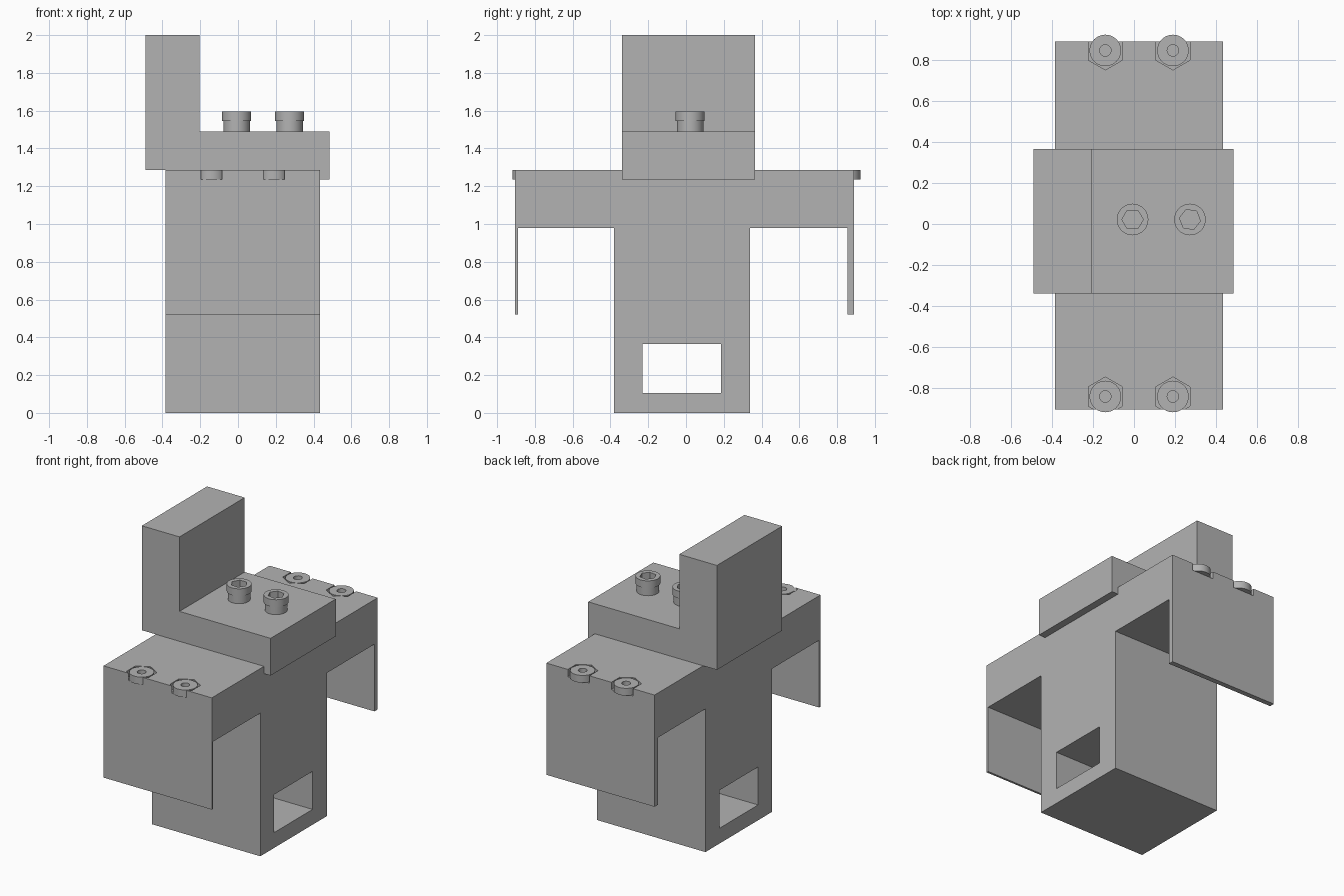
import bpy, bmesh
from math import pi, cos, sin

cube = bpy.data.objects.get("Cube")
if cube:
    bpy.data.objects.remove(cube, do_unlink=True)

grey = bpy.data.materials.new("plain grey")
grey.use_nodes = True
colour = (0.45, 0.45, 0.45, 1)
grey.diffuse_color = colour
grey.node_tree.nodes["Principled BSDF"].inputs["Base Color"].default_value = colour


def finish(name, bm):
    bmesh.ops.recalc_face_normals(bm, faces=bm.faces)
    mesh = bpy.data.meshes.new(name)
    bm.to_mesh(mesh)
    bm.free()
    mesh.materials.append(grey)
    obj = bpy.data.objects.new(name, mesh)
    bpy.context.collection.objects.link(obj)
    return obj


def extrude(name, outline, depth):
    """Closed outline of 3D points, pushed along the depth vector."""
    bm = bmesh.new()
    face = bm.faces.new([bm.verts.new(p) for p in outline])
    moved = bmesh.ops.extrude_face_region(bm, geom=[face], use_keep_orig=True)["geom"]
    verts = [v for v in moved if isinstance(v, bmesh.types.BMVert)]
    bmesh.ops.translate(bm, vec=depth, verts=verts)
    return finish(name, bm)


def prism(name, x, y, bottom, top, radius, sides, turn=0.0):
    angles = [turn + 2 * pi * i / sides for i in range(sides)]
    ring = [(x + radius * cos(a), y + radius * sin(a), bottom) for a in angles]
    return extrude(name, ring, (0, 0, top - bottom))


def cut(target, cutter):
    mod = target.modifiers.new("cut", 'BOOLEAN')
    mod.operation = 'DIFFERENCE'
    mod.solver = 'EXACT'
    mod.object = cutter
    select(target)
    bpy.ops.object.modifier_apply(modifier=mod.name)
    bpy.data.objects.remove(cutter, do_unlink=True)


def select(obj):
    bpy.ops.object.select_all(action='DESELECT')
    obj.select_set(True)
    bpy.context.view_layer.objects.active = obj


def smooth(obj):
    select(obj)
    bpy.ops.object.shade_smooth_by_angle(angle=0.5)


# Body: column, two arms and hanging flaps in one side profile
TOP, SEAT = 1.285, 1.235
LEFT, WIDTH = -0.385, 0.82
profile = [(-0.38, 0), (0.34, 0), (0.34, 0.98), (0.855, 0.98), (0.855, 0.52),
           (0.89, 0.52), (0.89, TOP), (-0.905, TOP), (-0.905, 0.52),
           (-0.89, 0.52), (-0.89, 0.98), (-0.38, 0.98)]
body = extrude("body", [(LEFT, y, z) for y, z in profile], (WIDTH, 0, 0))

# Window through the foot of the column
window = [(-0.23, 0.105), (0.185, 0.105), (0.185, 0.365), (-0.23, 0.365)]
cut(body, extrude("window_cutter", [(-1, y, z) for y, z in window], (2, 0, 0)))

# Round bolts sitting in hexagonal pockets at the arm ends
for end, y in (("front", -0.842), ("back", 0.847)):
    for side, x in (("right", -0.14), ("left", 0.19)):
        cut(body, prism("pocket_cutter", x, y, SEAT, TOP + 0.1, 0.095, 6, pi / 6))
        bolt = prism(f"{end}_{side}_bolt", x, y, SEAT, TOP, 0.077, 40)
        cut(bolt, prism("hole_cutter", x, y, TOP - 0.035, TOP + 0.1, 0.028, 24))
        smooth(bolt)

# Stepped bracket with an upright block and a lip over the body edge
PLATE = 1.49
step = [(-0.49, TOP), (0.435, TOP), (0.435, SEAT), (0.485, SEAT),
        (0.485, PLATE), (-0.205, PLATE), (-0.205, 2), (-0.49, 2)]
extrude("bracket", [(x, -0.34, z) for x, z in step], (0, 0.705, 0))

# Socket screws on the plate
for side, x, turn in (("right", -0.007, 0), ("left", 0.273, -0.15)):
    y = 0.022
    shank = prism(f"{side}_screw_neck", x, y, PLATE, 1.545, 0.07, 40)
    head = prism(f"{side}_screw_head", x, y, 1.545, 1.595, 0.077, 40)
    for part in (shank, head):
        cut(part, prism("socket_cutter", x, y, 1.53, 1.7, 0.052, 6, turn))
        smooth(part)
